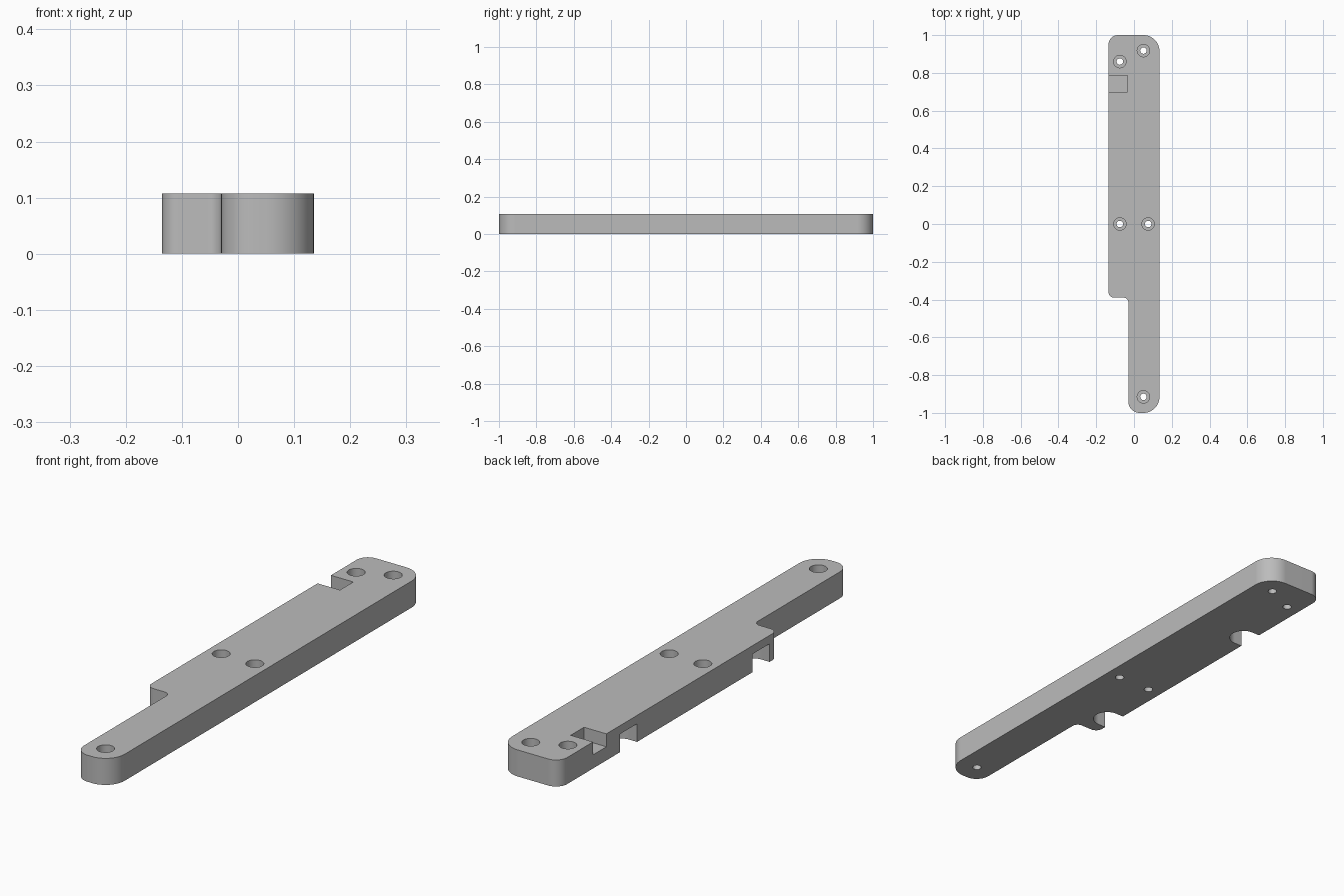
import bpy
import bmesh
import math
from mathutils import Vector

cube = bpy.data.objects.get("Cube")
if cube:
    bpy.data.objects.remove(cube, do_unlink=True)

HEIGHT = 0.107
LEFT_X, RIGHT_X, STEP_X, STEP_Y = -0.135, 0.135, -0.03, -0.39

grey = bpy.data.materials.new("plain grey")
grey.use_nodes = True
grey.diffuse_color = (0.5, 0.5, 0.5, 1)
grey.node_tree.nodes["Principled BSDF"].inputs["Base Color"].default_value = (0.5, 0.5, 0.5, 1)


def prism(name, corners, z0, z1, steps=12):
    """Extrude a right-angled outline of (x, y, corner radius) from z0 to z1."""
    bm = bmesh.new()
    verts = []
    for i, (x, y, r) in enumerate(corners):
        p = Vector((x, y, z0))
        before, after = corners[i - 1], corners[(i + 1) % len(corners)]
        d1 = (Vector((before[0], before[1], z0)) - p).normalized()
        d2 = (Vector((after[0], after[1], z0)) - p).normalized()
        centre = p + r * (d1 + d2)
        for k in range(steps + 1 if r else 1):
            a = math.pi / 2 * k / steps
            verts.append(bm.verts.new(centre - r * (d2 * math.cos(a) + d1 * math.sin(a))))
    face = bm.faces.new(verts)
    top = bmesh.ops.extrude_face_region(bm, geom=[face])["geom"]
    bmesh.ops.translate(bm, vec=(0, 0, z1 - z0),
                        verts=[v for v in top if isinstance(v, bmesh.types.BMVert)])
    bmesh.ops.remove_doubles(bm, verts=bm.verts, dist=1e-5)
    bmesh.ops.recalc_face_normals(bm, faces=bm.faces)
    mesh = bpy.data.meshes.new(name)
    bm.to_mesh(mesh)
    bm.free()
    mesh.materials.append(grey)
    obj = bpy.data.objects.new(name, mesh)
    bpy.context.collection.objects.link(obj)
    return obj


def box(name, x0, x1, y0, y1, z0, z1, inner_radius=0, outer_radius=0):
    """Prism with separate corner radii on its -x and +x ends."""
    return prism(name, [(x0, y0, outer_radius), (x1, y0, inner_radius),
                        (x1, y1, inner_radius), (x0, y1, outer_radius)], z0, z1)


def cylinder(name, x, y, r, z0, z1):
    return box(name, x - r, x + r, y - r, y + r, z0, z1, r, r)


# Stepped bar with rounded corners
bar = prism("mounting_bar", [
    (STEP_X, -1, 0.06), (RIGHT_X, -1, 0.085), (RIGHT_X, 1, 0.085), (LEFT_X, 1, 0.05),
    (LEFT_X, STEP_Y, 0.03), (STEP_X, STEP_Y, 0.025)], 0, HEIGHT)

# Counterbored screw holes
cutters = []
for x, y in [(0.05, 0.918), (-0.075, 0.86), (-0.075, 0), (0.075, 0), (0.05, -0.915)]:
    cutters.append(cylinder("counterbore_cutter", x, y, 0.033, 0.05, 0.2))
    cutters.append(cylinder("screw_hole_cutter", x, y, 0.017, -0.1, 0.15))

# Round-ended slots in the underside, open to the side
for y in (-0.285, 0.56):
    cutters.append(box("slot_cutter", -0.2, -0.045, y - 0.055, y + 0.055, -0.1, 0.073, 0.055))

# Square pocket in the top, open to the side
cutters.append(box("pocket_cutter", -0.2, -0.035, 0.70, 0.785, 0.055, 0.2))

for cutter in cutters:
    cutter.hide_render = True
    cut = bar.modifiers.new(cutter.name, "BOOLEAN")
    cut.operation = "DIFFERENCE"
    cut.solver = "EXACT"
    cut.object = cutter

# Bake the cuts and drop the cutters
evaluated = bar.evaluated_get(bpy.context.evaluated_depsgraph_get())
finished = bpy.data.meshes.new_from_object(evaluated)
bar.modifiers.clear()
bar.data = finished
for cutter in cutters:
    bpy.data.objects.remove(cutter, do_unlink=True)

# Smooth fillets, crisp edges, flat sides
bpy.ops.object.select_all(action="DESELECT")
bar.select_set(True)
bpy.context.view_layer.objects.active = bar
bpy.ops.object.shade_smooth_by_angle(angle=math.radians(30))
weighted = bar.modifiers.new("flat_sides", "WEIGHTED_NORMAL")
weighted.keep_sharp = True
